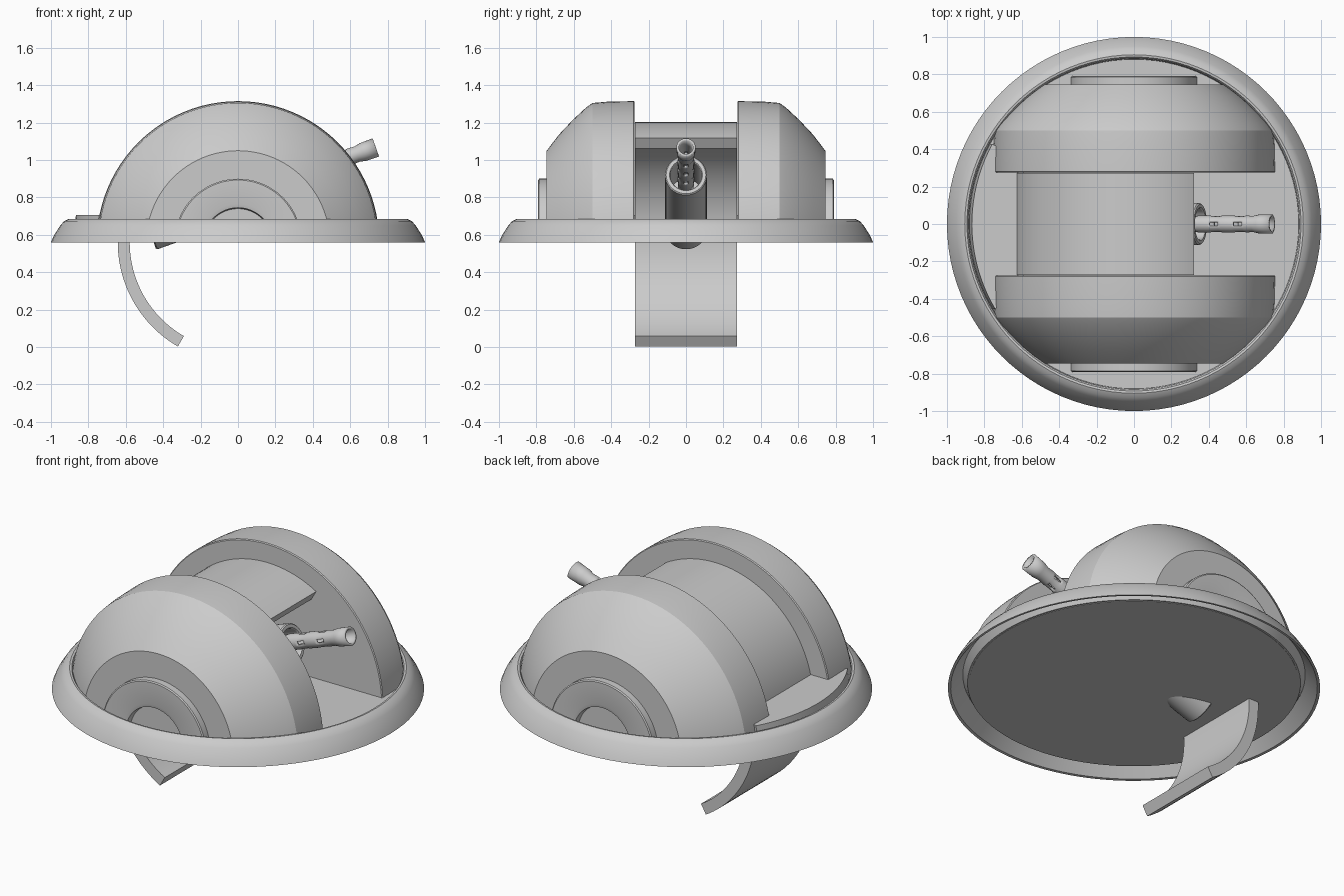
import bpy, bmesh, math
from mathutils import Matrix, Vector

if "Cube" in bpy.data.objects:
    bpy.data.objects.remove(bpy.data.objects["Cube"])

gray = bpy.data.materials.new("plain_gray")
gray.diffuse_color = (0.6, 0.6, 0.6, 1)
gray.use_nodes = True
gray.node_tree.nodes["Principled BSDF"].inputs["Base Color"].default_value = gray.diffuse_color
CZ = 0.56  # height of the elevation axis


def finish(name, bm, angle=28):
    bmesh.ops.remove_doubles(bm, verts=bm.verts, dist=1e-5)
    bmesh.ops.recalc_face_normals(bm, faces=bm.faces)
    me = bpy.data.meshes.new(name)
    bm.to_mesh(me)
    bm.free()
    ob = bpy.data.objects.new(name, me)
    bpy.context.collection.objects.link(ob)
    me.materials.append(gray)
    bpy.ops.object.select_all(action='DESELECT')
    ob.select_set(True)
    bpy.context.view_layer.objects.active = ob
    bpy.ops.object.shade_smooth_by_angle(angle=math.radians(angle))
    return ob


def lathe(profile, m=Matrix(), n=64, a0=0, a1=360, closed=False, skip=None):
    """Revolve (radius, height) points about local z, then place with m."""
    bm = bmesh.new()
    rows = []
    for i in range(n + 1):
        a = math.radians(a0 + (a1 - a0) * i / n)
        rows.append([bm.verts.new(m @ Vector((r * math.cos(a), r * math.sin(a), h)))
                     for r, h in profile])
    k = len(profile)
    for i in range(n):
        for j in range(k if closed else k - 1):
            if skip and skip(i, j):
                continue
            q = (j + 1) % k
            bm.faces.new((rows[i][j], rows[i][q], rows[i + 1][q], rows[i + 1][j]))
    if closed and abs(a1 - a0) < 360:
        bm.faces.new(rows[0])
        bm.faces.new(rows[-1])
    bmesh.ops.dissolve_degenerate(bm, edges=bm.edges, dist=1e-6)
    return bm


# base ring and floor
finish("base_ring", lathe([(1, .56), (.985, .595), (.95, .65), (.93, .673), (.905, .685),
                           (.893, .683), (.885, .67), (.88, .59), (.895, .59), (.92, .64),
                           (.985, .562)], n=96, closed=True))
finish("floor", lathe([(0, .60), (.885, .60), (.885, .588), (0, .588)], n=96))

# raised ledge behind the curved shield
bm = bmesh.new()
pts = [(-.60, -.35)] + [(.88 * math.cos(math.radians(a)), -.88 * math.sin(math.radians(a)))
                        for a in range(149, 212, 3)] + [(-.60, .35)]
pts = [pts[0]] + sorted(pts[1:-1], key=lambda p: p[1]) + [pts[-1]]
f = bm.faces.new([bm.verts.new((x, y, .60)) for x, y in pts])
ext = bmesh.ops.extrude_face_region(bm, geom=[f])['geom']
for v in ext:
    if isinstance(v, bmesh.types.BMVert):
        v.co.z = .705
        v.co.x *= .985
finish("rear_ledge", bm)

# two side cheeks with recessed hubs, revolved about the y axis
axis_y = Matrix.Translation((0, 0, CZ)) @ Matrix.Rotation(math.radians(90), 4, 'X')
for side, s in (("front", 1), ("back", -1)):
    cheek = [(0, .275), (.75, .275), (.755, .28), (.752, .42), (.745, .50), (.72, .535),
             (.655, .605), (.575, .68), (.49, .745), (0, .745)]
    hub = [(.34, .74), (.34, .785), (.333, .79), (.205, .79), (.185, .785), (.18, .75), (0, .75)]
    for part, prof in (("cheek", cheek), ("hub", hub)):
        bm = lathe([(r, s * h) for r, h in prof], axis_y, 96)
        bmesh.ops.bisect_plane(bm, geom=bm.verts[:] + bm.edges[:] + bm.faces[:],
                               plane_co=(0, 0, .595), plane_no=(0, 0, 1), clear_inner=True)
        finish(f"{side}_{part}", bm)

# curved shield between the cheeks: half a ring
finish("curved_shield", lathe([(.643, -.273), (.643, .273), (.579, .273), (.579, -.273)],
                              axis_y, 64, 60, 240, True))

# gun: open sleeve and a slotted barrel jacket, both tilted up towards +x
gun = (Matrix.Translation((.355, 0, .92)) @ Matrix.Rotation(math.radians(-19.5), 4, 'Y')
       @ Matrix.Rotation(math.radians(90), 4, 'Y'))
finish("gun_sleeve", lathe([(0, -.88), (.105, -.88), (.112, -.873), (.112, -.006), (.106, 0),
                            (.088, 0), (.084, -.006), (.084, -.3), (0, -.3)], gun, 40))

jacket = [(.042, -.3)]
for h in (-.08, .055, .19):  # slot rows, alternating with solid bands
    jacket += [(.045, h), (.043, h + .012), (.043, h + .058), (.045, h + .07)]
jacket += [(.043, .30), (.05, .33), (.052, .405)]
slot_rows = {1, 2, 3, 5, 6, 7, 9, 10, 11}


def is_slot(i, j):
    if j not in slot_rows:
        return False
    if j in (2, 6, 10):
        return (i + 3) % 6 in (2, 3)  # full-width slot centre
    return False


barrel = finish("barrel_jacket", lathe(jacket, Matrix.Translation((0, 0, .012)) @ gun, 24,
                                       skip=is_slot))
mod = barrel.modifiers.new("wall", 'SOLIDIFY')
mod.thickness = .014
mod.offset = -1
